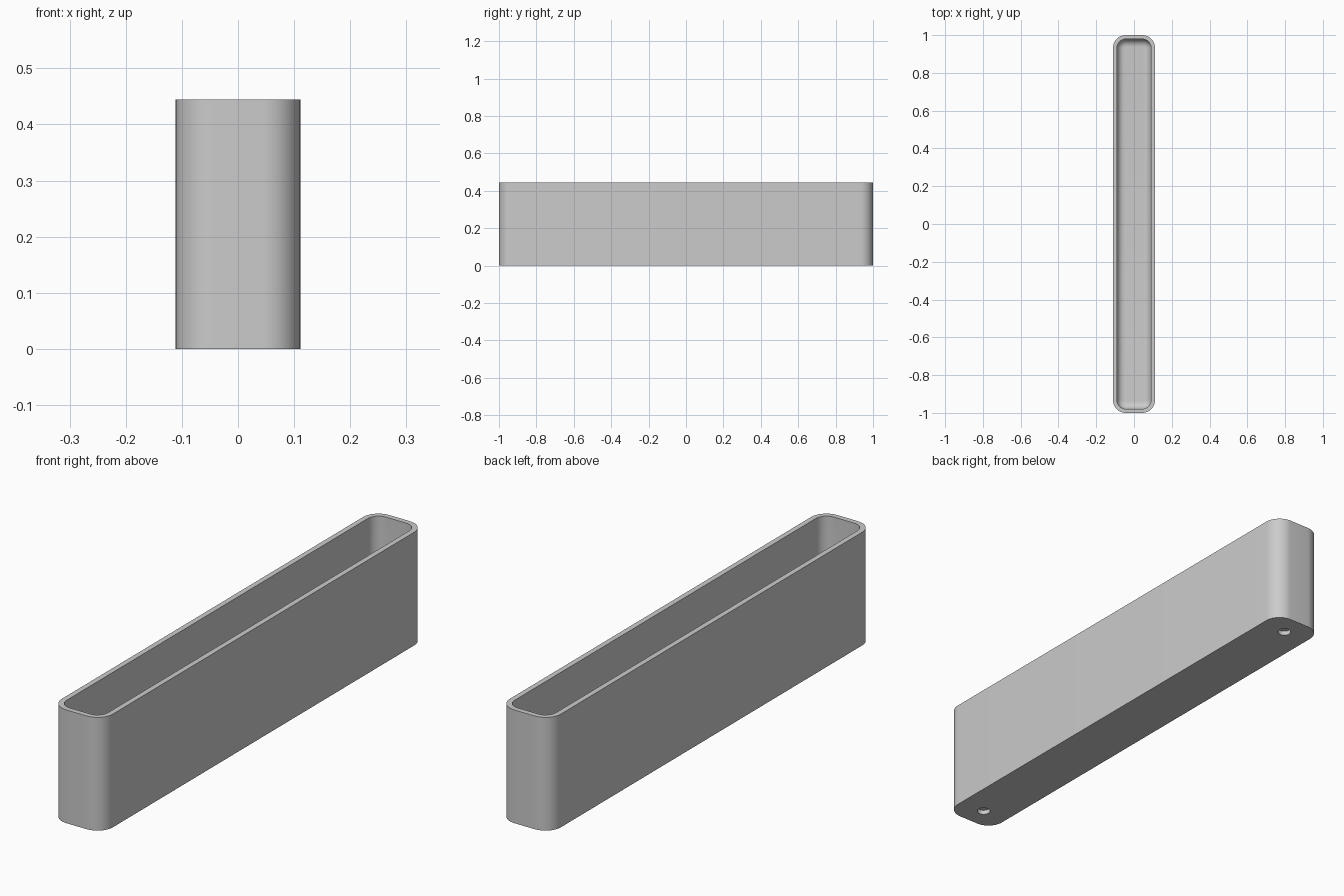
import bpy, bmesh
from math import sin, cos, pi

cube = bpy.data.objects.get("Cube")
if cube:
    bpy.data.objects.remove(cube, do_unlink=True)

HALF_X, HALF_Y, HEIGHT = 0.111, 1.0, 0.444
CORNER, WALL, FLOOR, FILLET = 0.067, 0.021, 0.044, 0.04
HOLE_Y, HOLE_RADIUS, HOLE_DEPTH = 0.91, 0.025, 0.018
STEPS = 12

grey = bpy.data.materials.new("plain grey")
grey.use_nodes = True
colour = (0.6, 0.6, 0.6, 1)
grey.diffuse_color = colour
grey.node_tree.nodes["Principled BSDF"].inputs["Base Color"].default_value = colour


def ring(bm, inset, z):
    """Rounded rectangle, moved inwards from the outer wall."""
    r = CORNER - inset
    cx, cy = HALF_X - CORNER, HALF_Y - CORNER
    verts = []
    for q, (sx, sy) in enumerate([(1, 1), (-1, 1), (-1, -1), (1, -1)]):
        for i in range(STEPS + 1):
            a = (q + i / STEPS) * pi / 2
            verts.append(bm.verts.new((sx * cx + r * cos(a), sy * cy + r * sin(a), z)))
    return verts


# Open tray: outer wall, rim, inner wall, rounded inner floor edge
bm = bmesh.new()
profile = [(0, 0), (0, HEIGHT), (WALL, HEIGHT)]
for i in range(9):
    a = i / 8 * pi / 2
    profile.append((WALL + FILLET * (1 - cos(a)), FLOOR + FILLET * (1 - sin(a))))
rings = [ring(bm, inset, z) for inset, z in profile]
for low, high in zip(rings, rings[1:]):
    for i in range(len(low)):
        j = (i + 1) % len(low)
        bm.faces.new((low[i], low[j], high[j], high[i]))
bm.faces.new(rings[0][::-1])
bm.faces.new(rings[-1])
bmesh.ops.recalc_face_normals(bm, faces=bm.faces)
mesh = bpy.data.meshes.new("tray")
bm.to_mesh(mesh)
bm.free()
mesh.materials.append(grey)
tray = bpy.data.objects.new("tray", mesh)
bpy.context.collection.objects.link(tray)

# Shallow round recesses under both ends
for side, name in ((-1, "front_hole_cutter"), (1, "back_hole_cutter")):
    bpy.ops.mesh.primitive_cylinder_add(vertices=32, radius=HOLE_RADIUS,
                                        depth=2 * HOLE_DEPTH,
                                        location=(0, side * HOLE_Y, 0))
    cutter = bpy.context.object
    cutter.name = name
    cutter.data.materials.append(grey)
    cutter.hide_render = True
    cut = tray.modifiers.new(name, "BOOLEAN")
    cut.operation, cut.solver, cut.object = "DIFFERENCE", "EXACT", cutter
    bpy.context.view_layer.objects.active = tray
    bpy.ops.object.modifier_apply(modifier=name)
    bpy.data.objects.remove(cutter, do_unlink=True)

bpy.ops.object.select_all(action="DESELECT")
tray.select_set(True)
bpy.context.view_layer.objects.active = tray
bpy.ops.object.shade_smooth_by_angle(angle=pi / 6)
